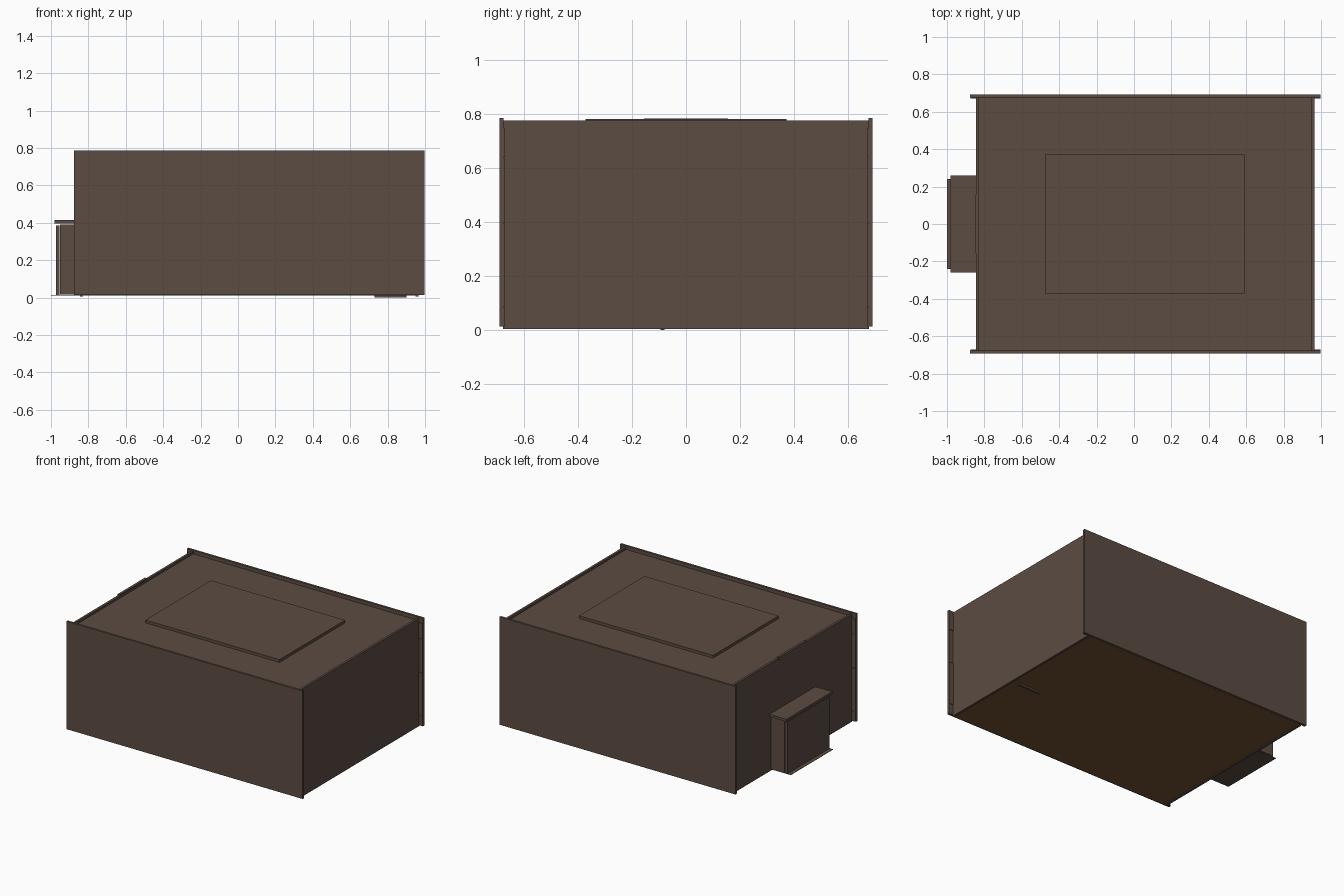
import bpy

if "Cube" in bpy.data.objects:
    bpy.data.objects.remove(bpy.data.objects["Cube"])


def srgb(r, g, b):
    return tuple(((c / 255 + 0.055) / 1.055) ** 2.4 for c in (r, g, b)) + (1.0,)


def material(name, colour):
    m = bpy.data.materials.new(name)
    m.diffuse_color = colour
    m.use_nodes = True
    m.node_tree.nodes["Principled BSDF"].inputs["Base Color"].default_value = m.diffuse_color
    return m


WOOD = material("grey_brown_wood", srgb(92, 76, 66))
FLOOR = material("warm_brown_floor", srgb(114, 83, 52))


def box(name, x, y, z, mat=WOOD):
    """Axis-aligned board given as (min, max) ranges."""
    bpy.ops.mesh.primitive_cube_add(size=1, location=[(a + b) / 2 for a, b in (x, y, z)])
    o = bpy.context.object
    o.name = name
    o.scale = [b - a for a, b in (x, y, z)]
    bpy.ops.object.transform_apply(location=False, rotation=False, scale=True)
    o.data.materials.append(mat)
    return o


def span(s, a, b):
    return tuple(sorted((s * a, s * b)))


# long side walls, overhanging the ends, with thin inner planks
for s, side in ((-1, "front"), (1, "back")):
    box(side + "_wall", (-0.877, 0.998), span(s, 0.676, 0.692), (0.013, 0.787))
    for i, z in enumerate(((0.013, 0.085), (0.088, 0.395), (0.398, 0.638), (0.641, 0.75))):
        inner = 0.673 - 0.002 * (i % 2)
        box(side + "_inner_plank", (-0.875, 0.996), span(s, inner, 0.677), z)

# recessed end walls
box("left_end_wall", (-0.845, -0.828), (-0.678, 0.678), (0.005, 0.778))
box("right_end_wall", (0.948, 0.965), (-0.678, 0.678), (0.005, 0.778))
box("left_top_tab", (-0.848, -0.83), (-0.155, 0.155), (0.76, 0.785))

# lid with raised panel
box("lid", (-0.83, 0.95), (-0.675, 0.675), (0.74, 0.762))
box("lid_panel", (-0.475, 0.59), (-0.372, 0.372), (0.76, 0.782))

# floor and underside bar
box("floor", (-0.83, 0.95), (-0.675, 0.675), (0.012, 0.03), FLOOR)
box("underside_bar", (0.73, 0.9), (-0.095, -0.08), (0.0, 0.014))

# small box on the left end: roof, cheeks, door and thin tray
box("porch_roof", (-0.98, -0.843), (-0.26, 0.26), (0.397, 0.415))
for s in (-1, 1):
    box("porch_cheek", (-0.952, -0.843), span(s, 0.228, 0.245), (0.016, 0.39))
box("porch_door", (-0.973, -0.955), (-0.24, 0.24), (0.014, 0.386))
box("porch_tray", (-1.0, -0.843), (-0.24, 0.24), (0.012, 0.015))
